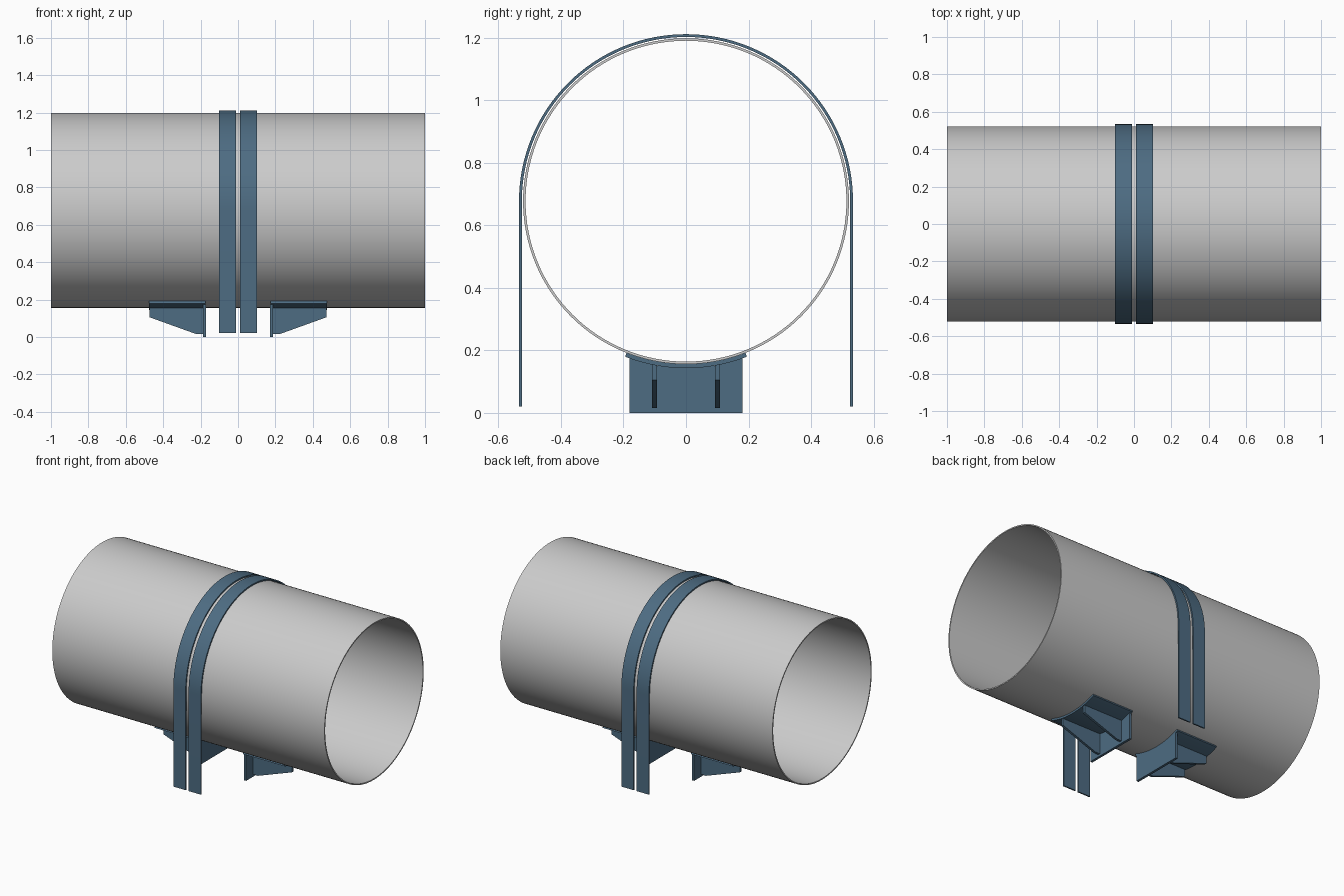
import bpy, bmesh, math

if "Cube" in bpy.data.objects:
    bpy.data.objects.remove(bpy.data.objects["Cube"])

CZ = 0.677          # pipe axis height
R = 0.521           # pipe outer radius
T = 0.013           # saddle thickness

steel = bpy.data.materials.new("blue_steel")
steel.diffuse_color = (0.075, 0.15, 0.225, 1)
steel.use_nodes = True
steel.node_tree.nodes["Principled BSDF"].inputs["Base Color"].default_value = steel.diffuse_color


def finish(name, bm, mat):
    bmesh.ops.recalc_face_normals(bm, faces=bm.faces)
    me = bpy.data.meshes.new(name)
    bm.to_mesh(me)
    bm.free()
    ob = bpy.data.objects.new(name, me)
    bpy.context.collection.objects.link(ob)
    if mat:
        me.materials.append(mat)
    bpy.ops.object.select_all(action='DESELECT')
    ob.select_set(True)
    bpy.context.view_layer.objects.active = ob
    bpy.ops.object.shade_smooth_by_angle(angle=math.radians(30))
    return ob


def band(name, inner, outer, x0, x1, mat=None, closed=False):
    """Solid strip between two matching (y, z) paths, extruded along x."""
    bm = bmesh.new()
    rows = [[bm.verts.new((x, y, z)) for (y, z), x in
             ((a, x0), (b, x0), (b, x1), (a, x1))] for a, b in zip(inner, outer)]
    n = len(rows)
    for i in range(n if closed else n - 1):
        p, q = rows[i], rows[(i + 1) % n]
        for k in range(4):
            m = (k + 1) % 4
            bm.faces.new((p[k], p[m], q[m], q[k]))
    if not closed:
        bm.faces.new(rows[0])
        bm.faces.new(rows[-1])
    return finish(name, bm, mat)


def plate(name, profile, y0, y1, mat):
    """(x, z) profile extruded along y."""
    bm = bmesh.new()
    face = bm.faces.new([bm.verts.new((x, y0, z)) for x, z in profile])
    ext = bmesh.ops.extrude_face_region(bm, geom=[face])
    verts = [v for v in ext["geom"] if isinstance(v, bmesh.types.BMVert)]
    bmesh.ops.translate(bm, verts=verts, vec=(0, y1 - y0, 0))
    return finish(name, bm, mat)


def arc(r, a0, a1, n):
    return [(r * math.cos(a0 + (a1 - a0) * i / n),
             CZ + r * math.sin(a0 + (a1 - a0) * i / n)) for i in range(n + 1)]


# Pipe
band("pipe", arc(R - 0.008, 0, math.tau, 128)[:-1],
     arc(R, 0, math.tau, 128)[:-1], -1, 1, closed=True)


# U-shaped strap path: leg, arch, leg
def strap_path(r):
    return [(r, 0.02)] + arc(r, 0, math.pi, 64) + [(-r, 0.02)]


for s, side in ((-1, "left"), (1, "right")):
    # Strap over the pipe
    band(f"strap_{side}", strap_path(0.525), strap_path(0.534),
         s * 0.011, s * 0.101, steel)

    # Curved saddle under the pipe
    half = math.asin(0.19 / R)
    down = -math.pi / 2
    band(f"saddle_{side}", arc(R, down - half, down + half, 24),
         arc(R + T, down - half, down + half, 24), s * 0.173, s * 0.477, steel)

    # Upright end plate, cut to the saddle curve
    half = math.asin(0.181 / (R + T))
    top = arc(R + T, down - half, down + half, 24)
    band(f"end_plate_{side}", top, [(y, 0) for y, z in top],
         s * 0.171, s * 0.187, steel)

    # Two tapered ribs
    rib = [(0.187, 0.015), (0.222, 0.015), (0.472, 0.105), (0.472, 0.154), (0.187, 0.154)]
    for y, end in ((-0.1, "front"), (0.1, "back")):
        plate(f"rib_{side}_{end}", [(s * x, z) for x, z in rib],
              y - 0.008, y + 0.008, steel)
